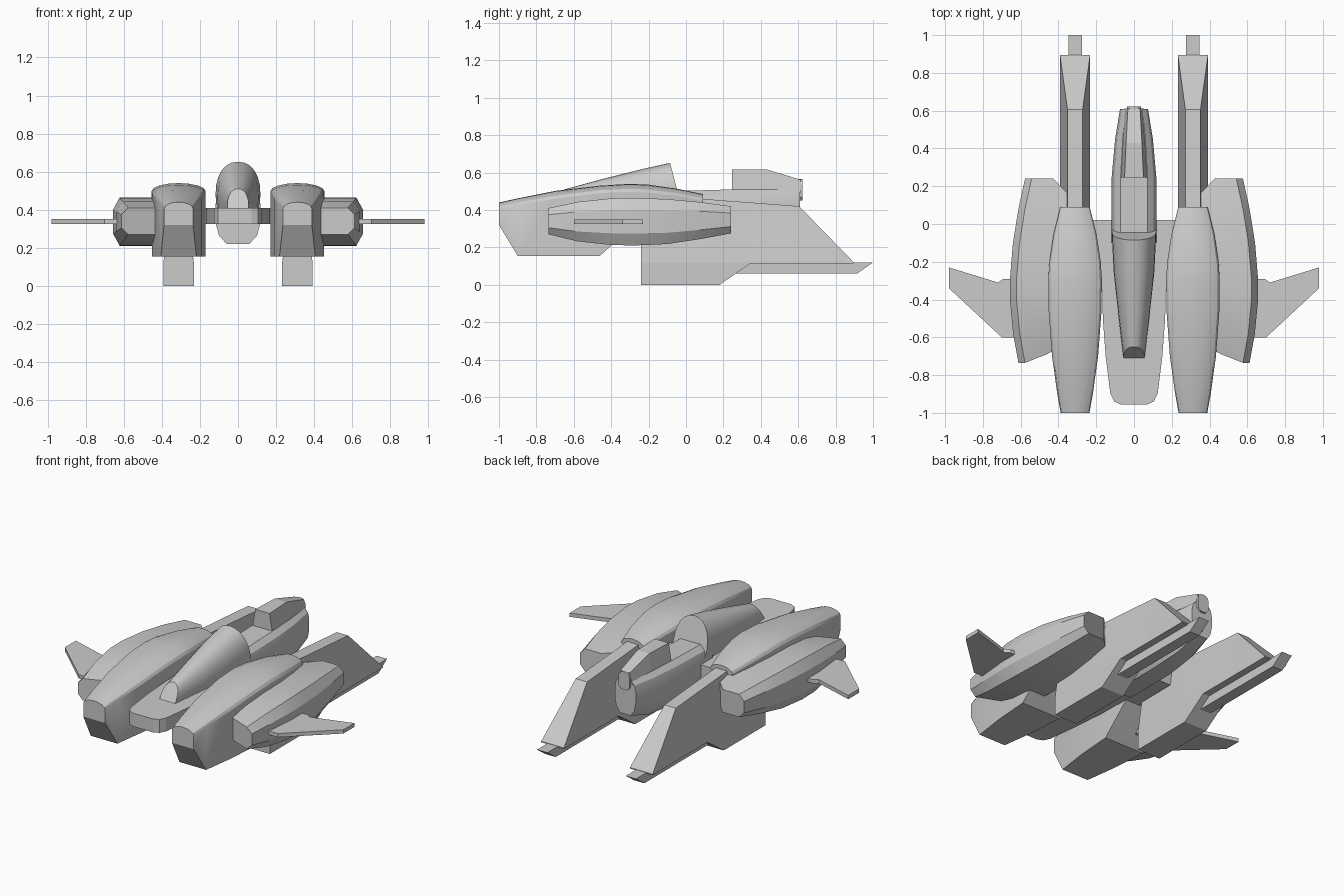
import bpy, bmesh, math

cube = bpy.data.objects.get("Cube")
if cube:
    bpy.data.objects.remove(cube, do_unlink=True)

grey = bpy.data.materials.new("hull grey")
grey.use_nodes = True
GREY = (0.6, 0.6, 0.6, 1)
grey.diffuse_color = GREY
grey.node_tree.nodes["Principled BSDF"].inputs["Base Color"].default_value = GREY


def loft(name, rings, mirror=False, smooth=None):
    """Skin a row of equal-length closed rings and cap both ends."""
    bm = bmesh.new()
    rows = [[bm.verts.new(p) for p in ring] for ring in rings]
    n = len(rows[0])
    for a, b in zip(rows, rows[1:]):
        for i in range(n):
            j = (i + 1) % n
            bm.faces.new((a[i], a[j], b[j], b[i]))
    bm.faces.new(rows[0])
    bm.faces.new(rows[-1])
    bmesh.ops.recalc_face_normals(bm, faces=bm.faces)
    mesh = bpy.data.meshes.new(name)
    bm.to_mesh(mesh)
    bm.free()
    mesh.materials.append(grey)
    obj = bpy.data.objects.new(name, mesh)
    bpy.context.collection.objects.link(obj)
    if mirror:
        obj.modifiers.new("mirror", 'MIRROR').use_mirror_merge = False
    if smooth:
        bpy.ops.object.select_all(action='DESELECT')
        obj.select_set(True)
        bpy.context.view_layer.objects.active = obj
        bpy.ops.object.shade_smooth_by_angle(angle=math.radians(smooth))
    return obj


def arch(hw, shoulder, crown, steps=8, power=1.0):
    """Half-oval from +hw to -hw as (x, z) pairs."""
    pts = []
    for i in range(steps + 1):
        t = math.pi * i / steps
        c = math.cos(t)
        pts.append((math.copysign(abs(c) ** power, c) * hw,
                    shoulder + (crown - shoulder) * math.sin(t) ** power))
    return pts


def plate(name, outline, z0, z1, mirror=False):
    return loft(name, [[(x, y, z) for x, y in outline] for z in (z0, z1)], mirror)


POD_X = 0.312

# Main pods: arched top, flat sides, chin cut at the nose, thin tail hood
pod_stations = [  # y, half width, shoulder, crown, bottom
    (-1.0, .076, .405, .44, .32), (-.9, .094, .425, .462, .155),
    (-.7, .122, .46, .502, .155), (-.46, .14, .49, .53, .155),
    (-.3, .142, .497, .54, .3), (-.2, .136, .492, .535, .4),
    (-.05, .113, .475, .514, .43), (.09, .078, .45, .485, .44)]
pod_rings = []
for y, hw, shoulder, crown, bottom in pod_stations:
    section = arch(hw, shoulder, crown) + [(-hw, bottom), (hw, bottom)]
    pod_rings.append([(POD_X + x, y, z) for x, z in section])
loft("main_pods", pod_rings, True, 25)

# Side nacelles: chamfered outer edges, slanted ends running into the pods
nacelle_rings = []
for y, y_in, out, top, bottom in [
        (-.735, -.62, .612, .41, .27), (-.58, -.52, .64, .443, .232),
        (-.4, -.4, .657, .462, .213), (-.28, -.28, .656, .465, .21),
        (-.1, -.1, .641, .458, .218), (.08, .05, .612, .442, .245),
        (.24, .15, .577, .42, .275)]:
    cham = (top - bottom) * .25
    flat = out - .15 if y in (-.735, .24) else out - .2
    mid = y if y > 0 else y + (y_in - y) * .4
    nacelle_rings.append([
        (.34, y_in, top), (min(flat, .46), mid, top), (out - .035, y, top),
        (out, y, top - cham), (out, y, bottom + cham),
        (out - .035, y, bottom), (min(flat, .46), mid, bottom), (.34, y_in, bottom)])
loft("side_nacelles", nacelle_rings, True, 15)

# Stub wings
plate("wings", [(.6, -.6), (.7, -.6), (.98, -.34), (.98, -.23),
                (.72, -.31), (.69, -.29), (.6, -.29)], .326, .35, True)

# Tail keels: upright slabs that taper above the lower edge
keel_rings = []
for y, top, bottom in [(-.24, .43, 0), (.09, .46, 0), (.18, .452, 0),
                       (.345, .44, .115), (.605, .42, .115), (.895, .122, .115)]:
    knee = max(bottom, .12)
    hw = .08 if top < .2 else .04
    keel_rings.append([(POD_X + x, y, z) for x, z in [
        (-.08, bottom), (.08, bottom), (.08, knee), (hw, top), (-hw, top), (-.08, knee)]])
loft("tail_keels", keel_rings, True)

# Rails under the keels, with a raked tip
loft("keel_rails", [[(POD_X + x, y, z) for y, z in
                     [(.2, .06), (.915, .06), (1.0, .12), (.2, .12)]]
                    for x in (-.036, .036)], True)

# Flat centre deck with a rounded nose
right_side = [(.07, -.955), (.105, -.94), (.125, -.9), (.15, -.7),
              (.165, -.5), (.17, -.2), (.17, .02)]
plate("centre_deck", right_side + [(-x, y) for x, y in reversed(right_side)], .325, .41)

# Cross beam joining deck to pods and keels
plate("cross_beam", [(-.29, -.35), (.29, -.35), (.29, .02), (-.29, .02)], .325, .41)

# Rear fuselage: rounded flanks, narrow belly
body_rings = []
for y, hw, top, bottom in [(-.1, .118, .5, .22), (.25, .118, .51, .22),
                           (.45, .1, .51, .24), (.61, .074, .51, .29)]:
    h = top - bottom
    half = [(.5, 0), (.85, .16), (1, .4), (1, .72), (.88, .9), (.6, 1)]
    half = [(a * hw, bottom + b * h) for a, b in half]
    body_rings.append([(x, y, z) for x, z in
                       half + [(-x, z) for x, z in reversed(half)]])
loft("rear_fuselage", body_rings, smooth=25)

# Canopy: arched loft with raked front and back
canopy_rings = []
for y_base, y_top, hw, shoulder, crown in [
        (-.715, -.65, .056, .42, .51), (-.5, -.46, .082, .435, .562),
        (-.25, -.25, .108, .46, .615), (-.02, -.085, .118, .48, .652)]:
    section = [(hw * .95, .4)] + arch(hw, shoulder, crown, 12, .9) + [(-hw * .95, .4)]
    canopy_rings.append([(x, y_base + (y_top - y_base) * (z - .4) / (crown - .4), z)
                         for x, z in section])
loft("canopy", canopy_rings, smooth=35)

# Dorsal block with a sloping tail
loft("dorsal_block", [[(-b, y, .49), (b, y, .49), (t, y, top), (-t, y, top)]
                      for y, b, t, top in [(.245, .072, .05, .617), (.43, .062, .042, .617),
                                           (.612, .05, .032, .562)]])

# Small tail plate closing the block
tail = arch(.038, .535, .565, 6) + [(-.038, .47), (-.02, .45), (.02, .45), (.038, .47)]
loft("tail_plate", [[(x, y, z) for x, z in tail] for y in (.6, .622)])
